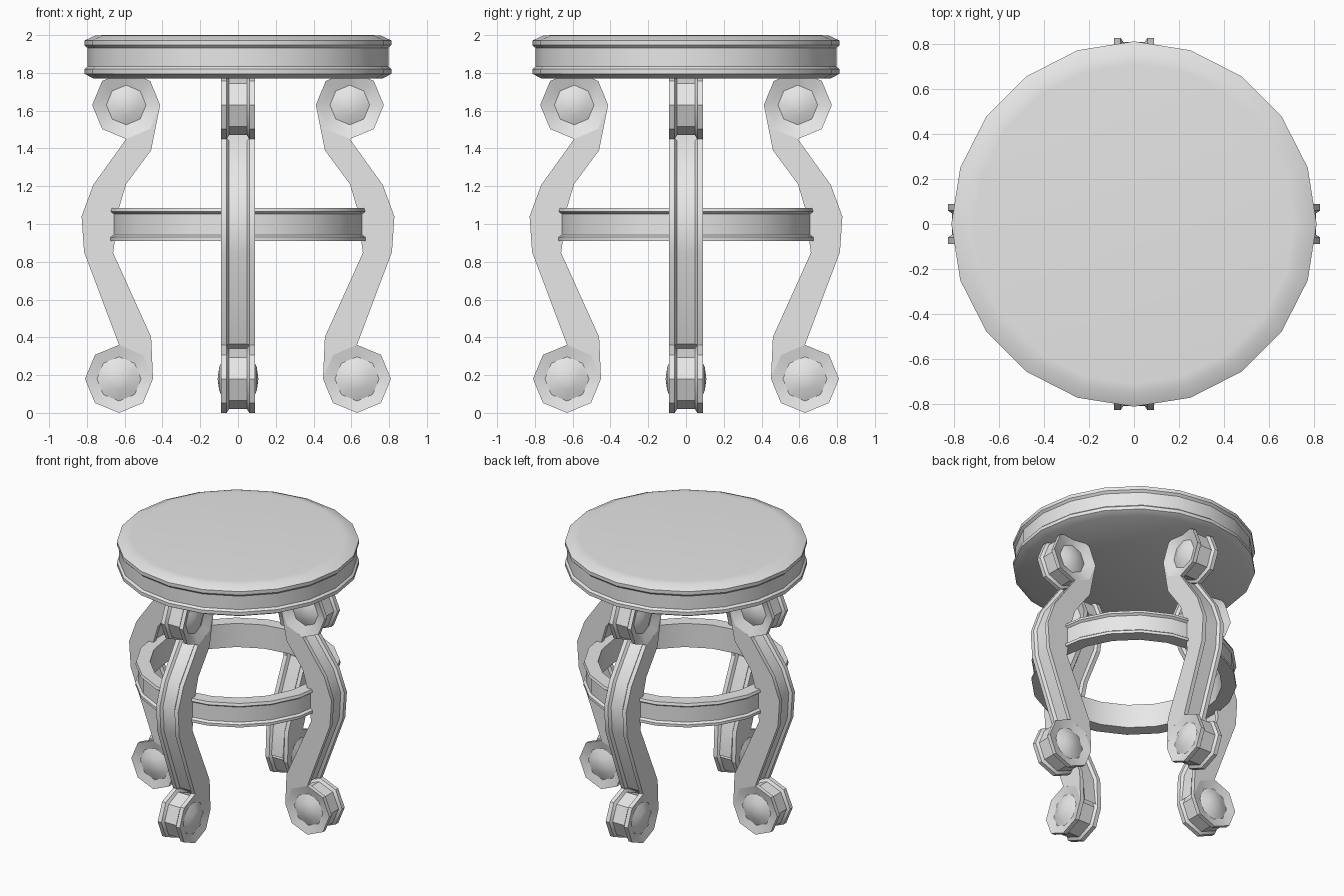
import bpy, bmesh, math
from mathutils import Vector, Matrix

if "Cube" in bpy.data.objects:
    bpy.data.objects.remove(bpy.data.objects["Cube"], do_unlink=True)

grey = bpy.data.materials.new("plain_grey")
grey.use_nodes = True
colour = (0.8, 0.8, 0.8, 1)
grey.diffuse_color = colour
grey.node_tree.nodes["Principled BSDF"].inputs["Base Color"].default_value = colour


def finish(name, bm, angle=35):
    bmesh.ops.remove_doubles(bm, verts=bm.verts, dist=0.0005)
    bmesh.ops.recalc_face_normals(bm, faces=bm.faces)
    mesh = bpy.data.meshes.new(name)
    bm.to_mesh(mesh)
    bm.free()
    mesh.materials.append(grey)
    obj = bpy.data.objects.new(name, mesh)
    bpy.context.collection.objects.link(obj)
    bpy.ops.object.select_all(action='DESELECT')
    obj.select_set(True)
    bpy.context.view_layer.objects.active = obj
    bpy.ops.object.shade_smooth_by_angle(angle=math.radians(angle))
    return obj


def lathe(name, profile, sides, closed=False, place=Matrix()):
    """Spin (radius, height) points round z, then move the result into place."""
    bm = bmesh.new()
    verts = [bm.verts.new((r, 0, h)) for r, h in profile]
    pairs = list(zip(verts, verts[1:])) + ([(verts[-1], verts[0])] if closed else [])
    edges = [bm.edges.new(p) for p in pairs]
    bmesh.ops.spin(bm, geom=verts + edges, cent=(0, 0, 0), axis=(0, 0, 1),
                   angle=math.tau, steps=sides, use_merge=True)
    bmesh.ops.remove_doubles(bm, verts=bm.verts, dist=0.0005)
    bmesh.ops.transform(bm, matrix=place, verts=bm.verts)
    return finish(name, bm)


# Round seat with a recessed band between two rims
lathe("seat", [(0, 1.77), (0.765, 1.77), (0.812, 1.795), (0.812, 1.82), (0.797, 1.833),
               (0.797, 1.932), (0.812, 1.947), (0.812, 1.972), (0.757, 1.997),
               (0.71, 2.0), (0, 2.0)], 20)

# Stretcher ring joining the legs
lathe("stretcher_ring", [(0.59, 0.91), (0.688, 0.91), (0.688, 0.93), (0.672, 0.942),
                         (0.672, 1.053), (0.688, 1.065), (0.682, 1.085),
                         (0.59, 1.085)], 20, closed=True)

HALF, LIP, CORE, DEPTH = 0.09, 0.06, 0.047, 0.02


def scroll(name, x, z, dome):
    """Octagonal scroll end: grooved rim, dished sides and a domed hub."""
    r = 0.18
    side = [(0, dome[2]), (0.06, dome[1]), (dome[3], dome[0]), (r, HALF),
            (r, LIP), (r - DEPTH, CORE)]
    profile = side + [(a, -h) for a, h in reversed(side)]
    place = Matrix.Translation((x, 0, z)) @ Matrix.Rotation(math.pi / 2, 4, 'X')
    return lathe(name, profile, 8, place=place)


# Curved leg sections, each as (outer x, z) and (inner x, z)
SECTIONS = [((0.465, 1.503), (0.412, 1.63)), ((0.592, 1.45), (0.46, 1.39)),
            ((0.767, 1.206), (0.592, 1.212)), ((0.828, 1.04), (0.63, 1.085)),
            ((0.815, 0.852), (0.661, 0.847)), ((0.63, 0.36), (0.46, 0.402)),
            ((0.503, 0.307), (0.45, 0.18))]


def strap(name):
    """Leg body with a groove along its outer and inner edges."""
    bm = bmesh.new()
    rings = []
    for a, b in SECTIONS:
        a, b = Vector(a), Vector(b)
        step = (b - a).normalized() * DEPTH
        row = [(HALF, 0), (LIP, 0), (CORE, 1), (-CORE, 1), (-LIP, 0), (-HALF, 0)]
        pts = [(a + step * k, y) for y, k in row]
        pts += [(b - step * k, y) for y, k in reversed(row)]
        rings.append([bm.verts.new((p.x, y, p.y)) for p, y in pts])
    n = len(rings[0])
    for low, high in zip(rings, rings[1:]):
        for i in range(n):
            j = (i + 1) % n
            bm.faces.new((low[i], low[j], high[j], high[i]))
    bm.faces.new(rings[0])
    bm.faces.new(rings[-1])
    return finish(name, bm, 25)


# Four identical legs, a quarter turn apart
parts = [strap("leg"),
         scroll("upper_scroll", 0.592, 1.63, (0.06, 0.08, 0.088, 0.105)),
         scroll("foot_scroll", 0.63, 0.18, (0.075, 0.1, 0.108, 0.117))]
for k, where in enumerate(("left", "back", "right", "front")):
    for part in parts:
        obj = part if k == 0 else part.copy()
        if k:
            bpy.context.collection.objects.link(obj)
        obj.rotation_euler.z = k * math.pi / 2
for part in parts:
    base = part.name
    for k, where in enumerate(("left", "back", "right", "front")):
        obj = part if k == 0 else bpy.data.objects[f"{base}.{k:03d}"]
        if k:
            obj.name = f"{where}_{base}"
    part.name = f"left_{base}"
